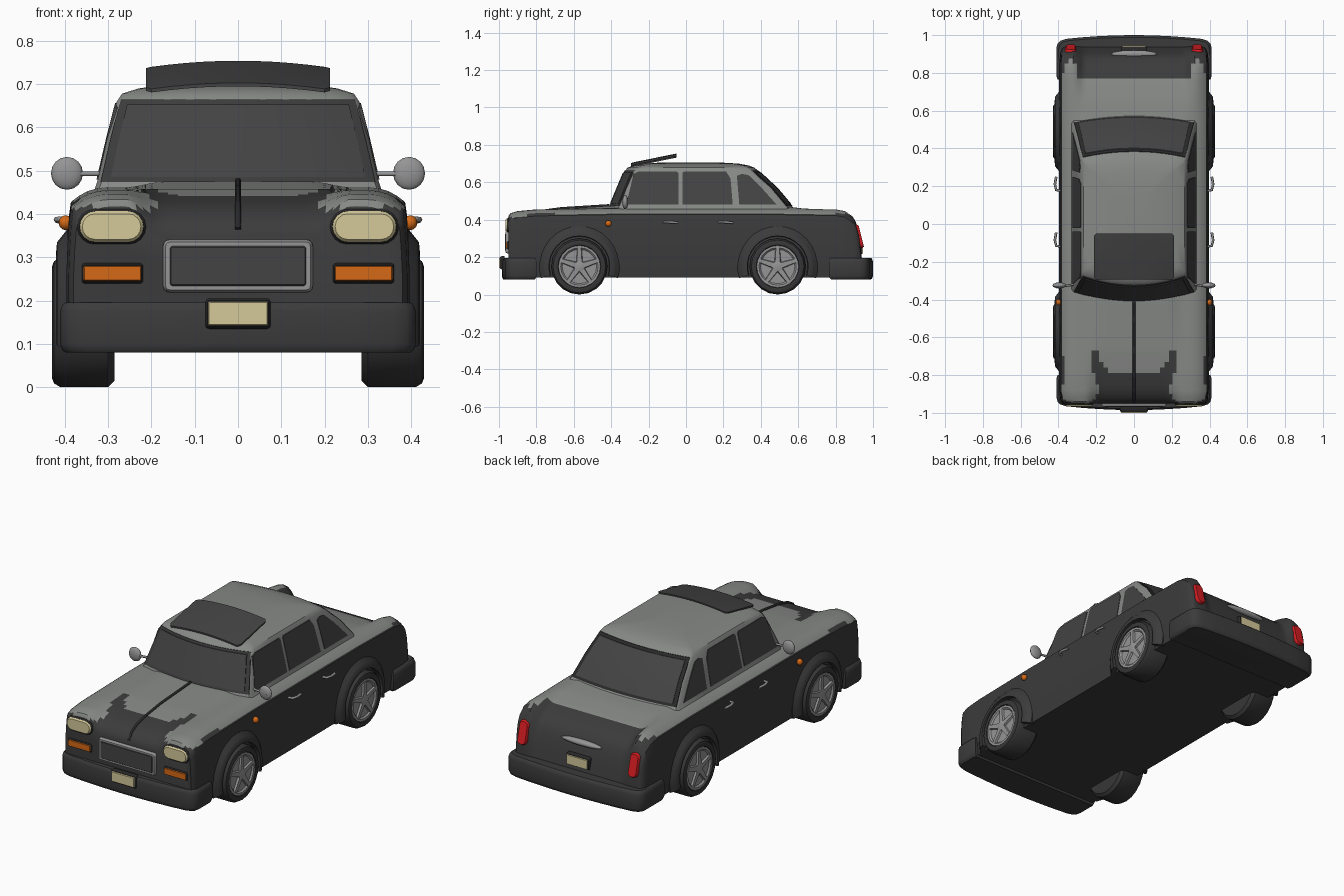
import bpy, bmesh, math
from mathutils import Vector

if "Cube" in bpy.data.objects:
    bpy.data.objects.remove(bpy.data.objects["Cube"])


def material(name, r, g, b):
    m = bpy.data.materials.new(name)
    m.diffuse_color = (r, g, b, 1)
    m.use_nodes = True
    m.node_tree.nodes["Principled BSDF"].inputs["Base Color"].default_value = m.diffuse_color
    return m


DARK = material("dark_paint", .044, .044, .044)
LIGHT = material("light_paint", .24, .25, .24)
GLASS = material("tinted_glass", .056, .056, .056)
TYRE = material("tyre_rubber", .038, .038, .038)
TRIM = material("black_trim", .022, .022, .022)
METAL = material("grey_metal", .3, .3, .3)
CREAM = material("cream_lamp", .66, .58, .32)
ORANGE = material("orange_lamp", .66, .14, .008)
RED = material("red_lamp", .66, .012, .015)


def loft(name, rings, mats, rule=None, angle=35):
    """Skin closed rings of points, cap both ends, colour faces by rule."""
    bm = bmesh.new()
    vs = [[bm.verts.new(p) for p in ring] for ring in rings]
    n = len(rings[0])
    for a, b in zip(vs, vs[1:]):
        for i in range(n):
            bm.faces.new((a[i], a[(i + 1) % n], b[(i + 1) % n], b[i]))
    bm.faces.new(vs[0])
    bm.faces.new(vs[-1])
    bmesh.ops.recalc_face_normals(bm, faces=bm.faces)
    if rule:
        for f in bm.faces:
            f.material_index = rule(f.calc_center_median())
    me = bpy.data.meshes.new(name)
    bm.to_mesh(me)
    bm.free()
    for m in (mats if isinstance(mats, list) else [mats]):
        me.materials.append(m)
    ob = bpy.data.objects.new(name, me)
    bpy.context.collection.objects.link(ob)
    bpy.ops.object.select_all(action='DESELECT')
    bpy.context.view_layer.objects.active = ob
    ob.select_set(True)
    bpy.ops.object.shade_smooth_by_angle(angle=math.radians(angle))
    return ob


def interp(tab, t):
    if t <= tab[0][0]:
        return tab[0][1]
    for (a, u), (b, v) in zip(tab, tab[1:]):
        if t <= b:
            return u + (v - u) * (t - a) / (b - a)
    return tab[-1][1]


def smooth(a, b, t):
    t = min(1, max(0, (t - a) / (b - a)))
    return t * t * (3 - 2 * t)


# Lower body: centre line, wing line and half width along the car
CENTRE = [(-.95, .35), (-.94, .375), (-.92, .397), (-.88, .42), (-.8, .44), (-.67, .458), (-.4, .475), (.5, .475),
          (.65, .457), (.76, .435), (.82, .412), (.86, .388), (.89, .35), (.915, .28), (.93, .22), (.94, .18)]
WING = [(-.95, .418), (-.94, .434), (-.9, .446), (-.8, .455), (-.4, .462), (.5, .462), (.8, .457),
        (.85, .448), (.89, .42), (.91, .388), (.925, .34), (.94, .2)]
WIDTH = [(-.95, .37), (-.93, .381), (-.88, .386), (.85, .386), (.91, .38), (.94, .365)]


def body_ring(y):
    w, half = interp(WIDTH, y), []
    for f in (0, .12, .24, .36, .42, .48, .53, .58, .63, .68, .73, .78, .84, .9, .95, .985, 1):
        x = f * w
        k = smooth(.17, .26, x) if y < 0 else smooth(.26, .32, x)
        z = interp(CENTRE, y) * (1 - k) + interp(WING, y) * k
        z -= .035 * max(0, (f - .76) / .24) ** 2.5
        half.append((x, z))
    edge = half[-1][1] - .09
    half += [(w + dx, .09 + g * edge) for dx, g in ((.004, .92), (.007, .78), (.01, .55), (.01, .25), (0, 0))]
    return [(-x, y, z) for x, z in half[:0:-1]] + [(x, y, z) for x, z in half]


def body_colour(c):
    x, y, z = abs(c.x), c.y, c.z
    hood = y < -.78 + .11 * smooth(.13, .21, x) and x < .17 + .05 * smooth(-.93, -.75, y)
    boot = y > .77 and x < .3
    return int(z > (.412 if y < -.85 else .432) and not hood and not boot)


stations = sorted({-.95, -.94, -.93, -.92, -.9, .83, .85, .875, .89, .905, .915, .925, .933, .94}
                  | {round(-.88 + .03 * i, 3) for i in range(57)})
loft("lower_body", [body_ring(y) for y in stations], [DARK, LIGHT], body_colour)

# Cabin with roof: z, front y, back y, half width
LEVELS = [(.43, -.42, .60, .34), (.475, -.405, .565, .325), (.57, -.366, .485, .303), (.66, -.328, .388, .28),
          (.678, -.312, .366, .268), (.69, -.285, .335, .23), (.70, -.23, .28, .16), (.706, -.13, .18, .08)]
FRONT, BACK, HALF = [[(l[0], l[i]) for l in LEVELS] for i in (1, 2, 3)]


def screen_y(t, z, front):
    return interp(FRONT, z) + .052 * t * t if front else interp(BACK, z) - .032 * t * t


def cabin_ring(z):
    w = interp(HALF, z)
    ts = [i / 5 for i in range(-4, 5)]
    ts = [-.97] + ts + [.97]
    front = [(t * w, screen_y(t, z, True), z) for t in ts]
    back = [(t * w, screen_y(t, z, False), z) for t in reversed(ts)]
    ya, yb = screen_y(1, z, True) + .015, screen_y(1, z, False) - .015
    side = [(w, ya + (yb - ya) * i / 4, z) for i in range(5)]
    return front + side + back + [(-x, y, z) for x, y, z in reversed(side)]


loft("cabin_shell", [cabin_ring(l[0]) for l in LEVELS], LIGHT)


# Windscreen and rear window, each a black surround with a glass plate
def screen(name, front, z0, z1, k, off, mat):
    s, rings = (-1 if front else 1), []
    zs = [z0 + (z1 - z0) * i / 4 for i in range(5)]
    for i in range(-6, 7):
        t = k * i / 6
        rings.append([(t * interp(HALF, z), screen_y(t, z, front) + s * off, z) for z in zs]
                     + [(t * interp(HALF, z), screen_y(t, z, front) - s * .005, z) for z in reversed(zs)])
    loft(name, rings, mat)


for label, is_front in (("windscreen", True), ("rear_window", False)):
    screen(label + "_surround", is_front, .474, .664, .975, .003, TRIM if not is_front else DARK)
    screen(label + "_glass", is_front, .486, .653, .91, .006, GLASS)

# Side windows
PANES = {"front_door": [(-.32, .48), (-.04, .48), (-.04, .65), (-.05, .657), (-.255, .657), (-.28, .645)],
         "rear_door": [(-.02, .48), (.25, .48), (.238, .62), (.215, .657), (-.01, .657), (-.02, .65)],
         "quarter": [(.285, .48), (.485, .48), (.40, .575), (.335, .638), (.30, .645), (.272, .635)]}
for s in (-1, 1):
    for label, pts in PANES.items():
        loft(label + "_window", [[(s * (interp(HALF, z) + d), y, z) for y, z in pts] for d in (-.006, .003)], GLASS)

# Open sunroof panel
rows = []
for y, z, w in ((-.295, .703, .2), (-.28, .707, .213), (-.065, .751, .213), (-.05, .754, .2)):
    top = [(i / 5 * w, y, z - .014 * (i / 5) ** 2) for i in range(-5, 6)]
    rows.append(top + [(x, y, zz - .008) for x, y, zz in reversed(top)])
loft("sunroof_panel", rows, GLASS)


# Rounded plate facing front or back, used for lamps, grille and number plates
def plate(name, cx, cz, w, h, r, y0, y1, mat, tilt=0):
    rings = []
    for y, inset in ((y0, 0), (y0 + .7 * (y1 - y0), 0), (y1, min(.006, r * .6))):
        ring = []
        for q, (sx, sz) in enumerate(((1, 1), (-1, 1), (-1, -1), (1, -1))):
            for i in range(5):
                a = math.pi / 2 * (q + i / 4)
                x = sx * (w / 2 - r) + (r - inset) * math.cos(a)
                z = sz * (h / 2 - r) + (r - inset) * math.sin(a)
                ring.append((cx + x, y - z * tilt, cz + z))
        rings.append(ring)
    loft(name, rings, mat)


for s in (-1, 1):
    plate("headlamp_rim", s * .292, .371, .16, .083, .04, -.93, -.957, TRIM)
    plate("headlamp", s * .292, .371, .147, .071, .035, -.94, -.965, CREAM)
    plate("indicator_frame", s * .29, .263, .143, .048, .008, -.93, -.957, TRIM)
    plate("indicator", s * .29, .263, .134, .036, .004, -.94, -.962, ORANGE)
    plate("tail_lamp", s * .335, .312, .058, .125, .025, .90, .937, RED, .25)
plate("grille_frame", 0, .28, .346, .122, .015, -.93, -.965, METAL)
plate("grille", 0, .28, .318, .096, .008, -.95, -.968, GLASS)
plate("front_plate_frame", 0, .17, .15, .07, .008, -.97, -.994, TRIM)
plate("front_plate", 0, .17, .138, .056, .004, -.98, -1.0, CREAM)
plate("rear_plate_frame", 0, .245, .14, .066, .008, .90, .94, TRIM)
plate("rear_plate", 0, .245, .128, .054, .004, .91, .946, CREAM)


# Wrap-around bumpers
def bumper(name, s, tip, inner):
    half = [(x, tip - .02 * (x / .36) ** 2) for x in (0, .09, .18, .27, .36)]
    half += [(.39, tip - .03), (.405, tip - .045), (.411, tip - .07), (.411, inner + .02), (.405, inner)]
    out = half + [(-x, y) for x, y in half[:0:-1]]
    mid, rings = (tip + inner) / 2, []
    for z, k in ((.08, .9), (.086, .96), (.1, 1), (.175, 1), (.19, .96), (.196, .9)):
        rings.append([(x * (1 - (1 - k) * .3), s * (mid + (y - mid) * k), z) for x, y in out])
    loft(name, rings, DARK)


bumper("front_bumper", -1, .985, .80)
bumper("rear_bumper", 1, 1.0, .765)


# Wheels and flared arches
def disc(name, s, yc, profile, mat, n=20):
    loft(name, [[(s * x, yc + r * math.cos(a), .15 + r * math.sin(a))
                 for a in (math.tau * i / n - math.pi / 2 for i in range(n))] for x, r in profile], mat)


for s in (-1, 1):
    for yc in (-.57, .49):
        disc("tyre", s, yc, [(.285, .1), (.285, .135), (.30, .15), (.41, .15), (.425, .141), (.43, .128),
                             (.428, .115), (.415, .11)], TYRE)
        disc("wheel_dish", s, yc, [(.41, .112), (.425, .112), (.425, .1), (.417, .092), (.417, .01)], METAL)
        disc("wheel_hub", s, yc, [(.41, .03), (.427, .028), (.43, .015)], METAL, 10)
        for i in range(5):
            a = math.tau * i / 5 + math.pi / 2
            u, v = Vector((0, math.cos(a), math.sin(a))), Vector((0, -math.sin(a), math.cos(a)))
            c = Vector((0, yc, .15))
            loft("wheel_spoke", [[c + u * r + v * h + Vector((s * x, 0, 0)) for h, x in
                                  ((-w, .412), (-w * .7, .427), (w * .7, .427), (w, .412))]
                                 for r, w in ((.015, .02), (.1, .013))], METAL)
        rings = []
        for i in range(19):
            a = math.radians(-17 + 214 * i / 18)
            rings.append([(s * x, yc + r * math.cos(a), .15 + r * math.sin(a)) for r, x in
                          ((.215, .37), (.215, .394), (.195, .41), (.185, .418), (.163, .42), (.158, .37))])
        loft("wheel_arch", rings, DARK)


# Small rounded fittings
def blob(name, loc, scale, mat, seg=12):
    bpy.ops.mesh.primitive_uv_sphere_add(segments=seg, ring_count=8, location=loc)
    ob = bpy.context.object
    ob.name, ob.scale = name, scale
    ob.data.materials.append(mat)
    bpy.ops.object.shade_smooth_by_angle(angle=math.radians(60))


def rod(name, pts, radius, mat):
    cu = bpy.data.curves.new(name, 'CURVE')
    cu.dimensions, cu.bevel_depth, cu.bevel_resolution, cu.use_fill_caps = '3D', radius, 1, True
    sp = cu.splines.new('POLY')
    sp.points.add(len(pts) - 1)
    for p, q in zip(sp.points, pts):
        p.co = (*q, 1)
    cu.materials.append(mat)
    bpy.context.collection.objects.link(bpy.data.objects.new(name, cu))


for s in (-1, 1):
    blob("door_mirror", (s * .395, -.325, .494), (.037, .016, .038), METAL)
    rod("mirror_arm", [(s * .315, -.32, .493), (s * .41, -.335, .493)], .006, METAL)
    blob("side_marker", (s * .398, -.415, .38), (.016, .017, .017), ORANGE)
    for y in (-.085, .21):
        rod("door_handle", [(s * .385, y - .035, .387), (s * .412, y - .03, .388), (s * .419, y, .387),
                            (s * .412, y + .04, .384)], .007, METAL)
blob("boot_handle", (0, .9, .335), (.125, .02, .016), METAL)
rod("hood_spear", [(0, y, interp(CENTRE, y) + .003) for y in (-.945, -.92, -.88, -.8, -.67, -.5, -.41)], .007, TRIM)
